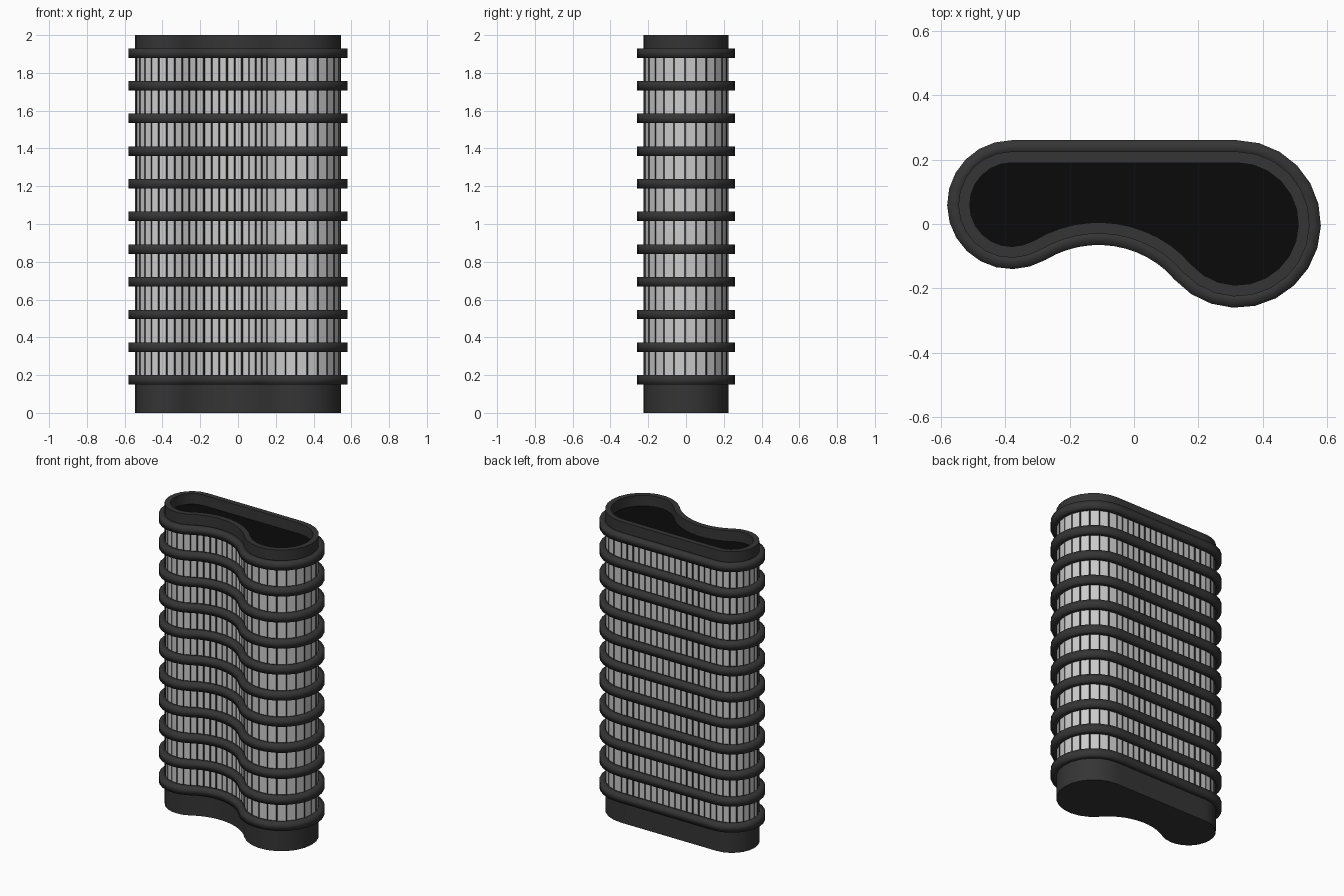
import bpy, bmesh
from math import sin, cos, radians

if "Cube" in bpy.data.objects:
    bpy.data.objects.remove(bpy.data.objects["Cube"])


def material(name, value):
    m = bpy.data.materials.new(name)
    m.diffuse_color = (value, value, value, 1)
    m.use_nodes = True
    m.node_tree.nodes["Principled BSDF"].inputs["Base Color"].default_value = m.diffuse_color
    return m


DARK = material("dark_metal", 0.035)
GLASS = material("pale_glass", 0.75)
BLACK = material("roof_black", 0.003)


def arc(cx, cy, r, a0, a1, n):
    angles = [radians(a0 + (a1 - a0) * i / n) for i in range(n)]
    return [(cx + r * cos(a), cy + r * sin(a)) for a in angles]


def outline(d):
    """Kidney-shaped plan, offset outwards by d."""
    pts = arc(0.32, 0.0, 0.225 + d, -138.5, 90, 15)            # large right lobe
    pts += [(0.32 - 0.7 * i / 16, 0.225 + d) for i in range(16)]  # straight back
    pts += arc(-0.38, 0.06, 0.165 + d, 90, 301.5, 14)          # small left lobe
    pts += arc(-0.11, -0.38, 0.35 - d, 121.5, 41.5, 12)        # hollow front
    return pts


def loft(bm, sections, closed=False):
    """Skin a list of (offset, z) sections; returns the vertex loops."""
    loops = [[bm.verts.new((x, y, z)) for x, y in outline(d)] for d, z in sections]
    pairs = list(zip(loops, loops[1:]))
    if closed:
        pairs.append((loops[-1], loops[0]))
    for a, b in pairs:
        for i in range(len(a)):
            j = (i + 1) % len(a)
            bm.faces.new((a[i], a[j], b[j], b[i]))
    return loops


def finish(bm, name, mats, smooth=None):
    me = bpy.data.meshes.new(name)
    bm.to_mesh(me)
    bm.free()
    ob = bpy.data.objects.new(name, me)
    bpy.context.collection.objects.link(ob)
    for m in mats:
        me.materials.append(m)
    if smooth == "all":
        me.shade_smooth()
    elif smooth == "angle":
        bpy.ops.object.select_all(action='DESELECT')
        ob.select_set(True)
        bpy.context.view_layer.objects.active = ob
        bpy.ops.object.shade_smooth_by_angle(angle=radians(35))
    return ob


RING_Z = [0.175 + 0.173 * i for i in range(11)]

# Solid plinth at ground level
bm = bmesh.new()
loops = loft(bm, [(0, 0), (0, RING_Z[0])])
bm.faces.new(loops[0][::-1])
finish(bm, "base", [DARK], "angle")

# Window bands: every facet is a glass pane set in a dark frame
bm = bmesh.new()
loft(bm, [(0, z) for z in RING_Z])
bm.normal_update()
panes = bm.faces[:]
bmesh.ops.inset_individual(bm, faces=panes, thickness=0.006, depth=-0.003)
for f in panes:
    f.material_index = 1
finish(bm, "window_facade", [DARK, GLASS])

# Projecting floor rings
for i, z in enumerate(RING_Z):
    bm = bmesh.new()
    loft(bm, [(-0.01, z - 0.025), (0.035, z - 0.025),
              (0.035, z + 0.025), (-0.01, z + 0.025)], closed=True)
    finish(bm, f"floor_ring_{i + 1}", [DARK], "all")

# Parapet rim around the roof
bm = bmesh.new()
loft(bm, [(0, RING_Z[-1]), (0, 2), (-0.035, 2), (-0.035, 1.92)])
finish(bm, "parapet", [DARK], "angle")

# Sunken black roof
bm = bmesh.new()
bm.faces.new([bm.verts.new((x, y, 1.93)) for x, y in outline(-0.034)])
finish(bm, "roof", [BLACK])
